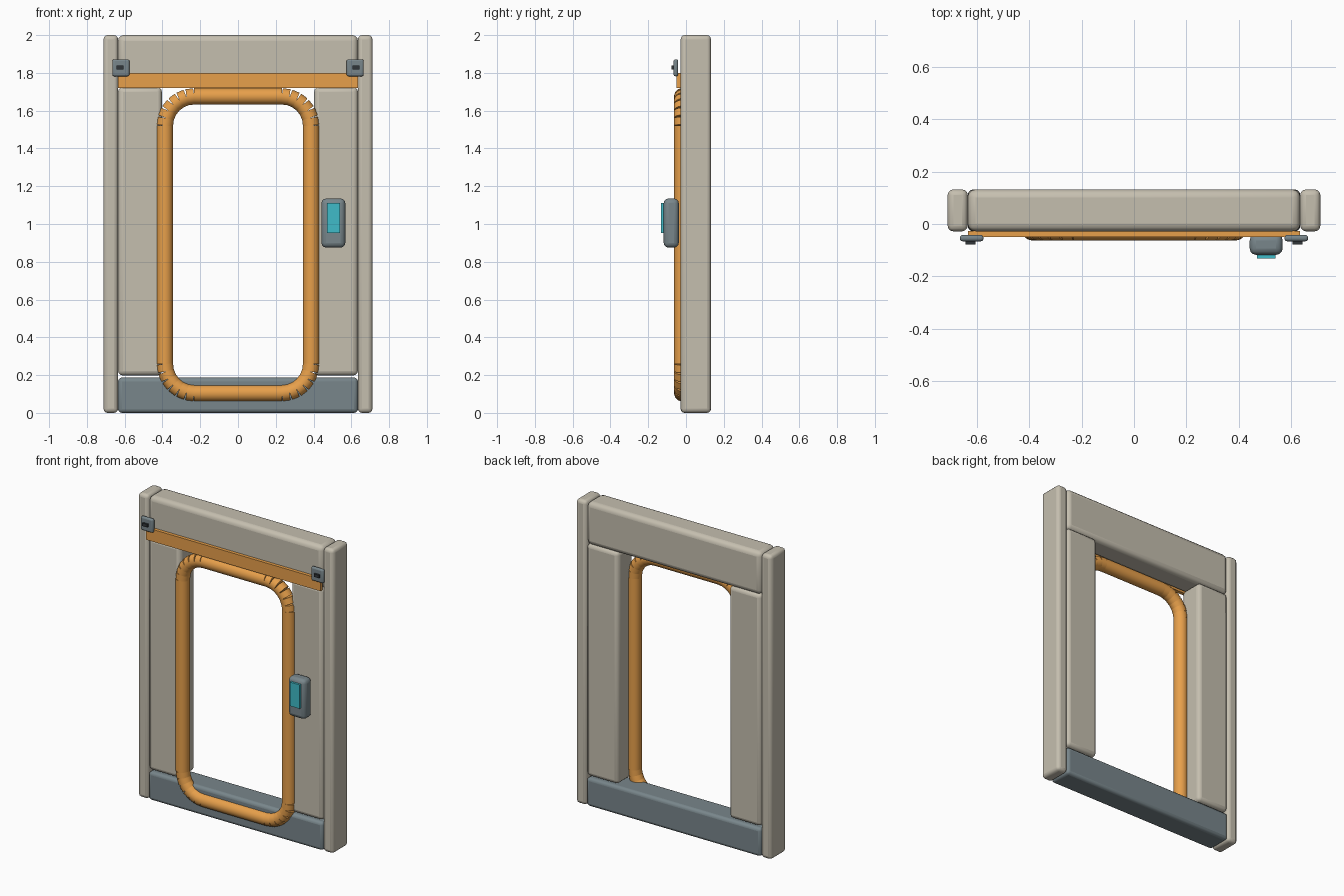
import bpy, math
from mathutils import Vector

if "Cube" in bpy.data.objects:
    bpy.data.objects.remove(bpy.data.objects["Cube"])


def material(name, rgb):
    m = bpy.data.materials.new(name)
    m.diffuse_color = (*rgb, 1)
    m.use_nodes = True
    m.node_tree.nodes["Principled BSDF"].inputs["Base Color"].default_value = m.diffuse_color
    return m


STONE = material("warm_grey", (0.56, 0.52, 0.43))
STEEL = material("blue_grey", (0.19, 0.24, 0.26))
ORANGE = material("orange", (0.80, 0.35, 0.07))
TEAL = material("teal", (0.05, 0.50, 0.58))
DARK = material("dark", (0.03, 0.035, 0.04))


def box(name, x, y, z, mat, bevel=0.0):
    """Box from (min, max) ranges, with an optional rounded edge."""
    bpy.ops.mesh.primitive_cube_add(size=1, location=[sum(r) / 2 for r in (x, y, z)])
    o = bpy.context.object
    o.name = name
    o.scale = [r[1] - r[0] for r in (x, y, z)]
    bpy.ops.object.transform_apply(location=False, rotation=False, scale=True)
    o.data.materials.append(mat)
    if bevel:
        b = o.modifiers.new("bevel", 'BEVEL')
        b.width, b.segments = bevel, 3
        bpy.ops.object.shade_smooth_by_angle(angle=math.radians(35))
    return o


def rod(name, a, b, radius, mat):
    """Straight cylinder between two points."""
    d = b - a
    bpy.ops.mesh.primitive_cylinder_add(vertices=24, radius=radius, depth=d.length, location=(a + b) / 2,
                                        rotation=d.to_track_quat('Z', 'Y').to_euler())
    o = bpy.context.object
    o.name = name
    o.data.materials.append(mat)
    bpy.ops.object.shade_smooth_by_angle(angle=math.radians(35))


def span(s, a, b):
    return tuple(sorted((s * a, s * b)))


DEPTH = (-0.028, 0.132)

# Frame: header and sill
box("header", (-0.635, 0.635), DEPTH, (1.72, 2.0), STONE, 0.03)
box("sill", (-0.635, 0.635), DEPTH, (0, 0.187), STEEL, 0.02)

# Posts, side panels and strip brackets on both sides
for s, side in ((-1, "left"), (1, "right")):
    box(side + "_post", span(s, 0.635, 0.712), DEPTH, (0, 2.0), STONE, 0.022)
    box(side + "_panel", span(s, 0.403, 0.635), DEPTH, (0.198, 1.725), STONE, 0.025)
    box(side + "_bracket", span(s, 0.575, 0.665), (-0.066, -0.042), (1.782, 1.872), STEEL, 0.01)
    box(side + "_bracket_bolt", span(s, 0.606, 0.643), (-0.078, -0.06), (1.818, 1.838), DARK)

# Orange strip across the header
box("header_strip", (-0.635, 0.635), (-0.05, -0.027), (1.72, 1.80), ORANGE)

# Seal ring: straight rods, with six short rods per corner
R, HX, Z0, Z1, STEPS = 0.155, 0.387, 0.104, 1.676, 6
corners = ((HX - R, Z1 - R), (R - HX, Z1 - R), (R - HX, Z0 + R), (HX - R, Z0 + R))
path = []
for q, (cx, cz) in enumerate(corners):
    for i in range(STEPS + 1):
        t = math.radians(90) * (q + i / STEPS)
        path.append(Vector((cx + R * math.cos(t), -0.02, cz + R * math.sin(t))))
for i, p in enumerate(path):
    rod("seal_segment", p, path[(i + 1) % len(path)], 0.043, ORANGE)

# Control panel with lit screen
box("control_box", (0.442, 0.568), (-0.118, -0.038), (0.875, 1.135), STEEL, 0.025)
box("control_screen", (0.47, 0.541), (-0.132, -0.114), (0.953, 1.11), TEAL)
